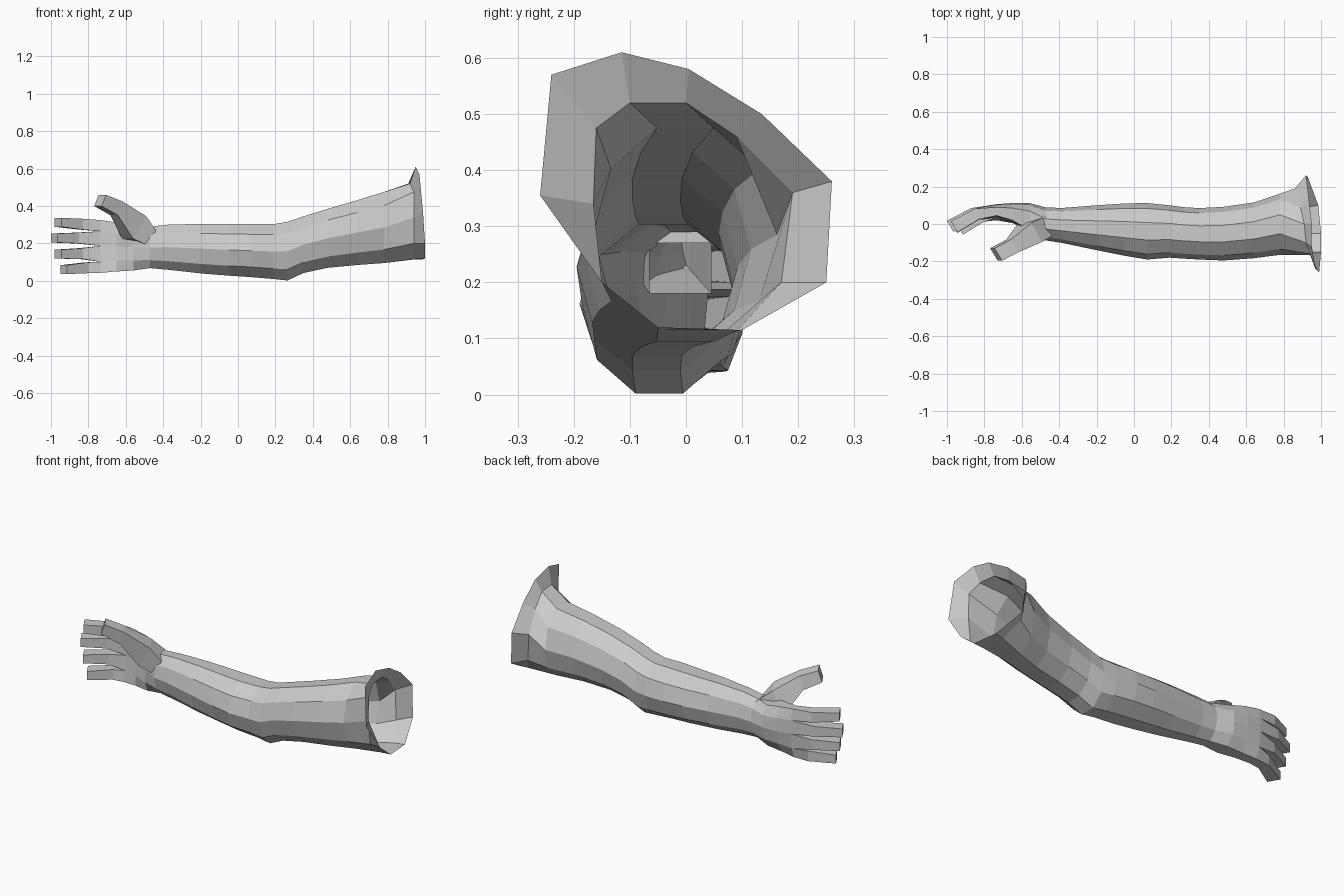
import bpy, bmesh, math
from mathutils import Vector

N = 10  # sides of the arm tube; five points on the back, five on the front


def oval(x, y0, y1, z0, z1):
    """Ten-sided ring that fits the given y and z limits."""
    pts = []
    for k in range(N):
        a = math.radians(18 + 36 * k)
        pts.append((x, (y0 + y1) / 2 + (y1 - y0) / 2 * math.sin(a),
                    (z0 + z1) / 2 + (z1 - z0) / 2 * math.cos(a) / math.cos(math.radians(18))))
    return pts


def flat_ring(x, zs, back, front):
    """Flattened palm ring: five points down the back, five up the palm."""
    return ([(x, y, z) for y, z in zip(back, zs)] +
            [(x, y, z) for y, z in zip(front[::-1], zs[::-1])])


def add_ring(bm, pts):
    return [bm.verts.new(p) for p in pts]


def bridge(bm, a, b):
    n = len(a)
    for i in range(n):
        j = (i + 1) % n
        bm.faces.new((a[i], a[j], b[j], b[i]))


def finish(bm, name):
    bmesh.ops.recalc_face_normals(bm, faces=bm.faces[:])
    me = bpy.data.meshes.new(name)
    bm.to_mesh(me)
    bm.free()
    ob = bpy.data.objects.new(name, me)
    bpy.context.collection.objects.link(ob)
    return ob


# Shoulder opening: flared rim and the seam ring inside it
rim = [(.95, .005, .58), (.935, .135, .50), (.92, .26, .38), (.93, .25, .20), (.985, .10, .115),
       (1.0, -.05, .12), (1.0, -.15, .20), (.99, -.26, .355), (.97, -.24, .57), (.95, -.115, .61)]
seam = [(.91, 0, .52), (.89, .09, .46), (.86, .19, .36), (.88, .17, .20), (.93, .09, .113),
        (.94, -.05, .115), (.94, -.15, .20), (.94, -.165, .34), (.94, -.16, .475), (.92, -.10, .52)]

# Upper arm, elbow, forearm, wrist: x, y limits, z limits
sections = [(.78, -.165, .162, .095, .475), (.64, -.183, .115, .085, .432),
            (.48, -.195, .092, .07, .385), (.35, -.19, .085, .042, .345),
            (.265, -.185, .09, .002, .316), (.19, -.18, .1, .01, .303),
            (.07, -.19, .112, .02, .303), (-.05, -.17, .11, .028, .303),
            (-.2, -.14, .1, .04, .305), (-.38, -.102, .086, .06, .3),
            (-.47, -.088, .088, .068, .29)]

# Palm, ending in knuckles
palm = [flat_ring(-.56, (.292, .245, .18, .11, .056), (.07, .103, .112, .1, .06),
                  (-.03, -.045, -.035, -.04, -.02)),
        flat_ring(-.65, (.312, .255, .183, .108, .05), (.085, .108, .112, .1, .065),
                  (.02, .015, .012, .005, .005)),
        flat_ring(-.735, (.325, .265, .187, .102, .043), (.09, .104, .106, .097, .075),
                  (.045, .042, .04, .032, .02))]

bm = bmesh.new()
rings = [add_ring(bm, p) for p in [rim, seam] + [oval(*s) for s in sections] + palm]
for a, b in zip(rings, rings[1:]):
    bridge(bm, a, b)

# Fingers grow from the four quads across the knuckle ring: tip x, mid z, tip z, y shift
knuckles = rings[-1]
fingers = [(-.98, .303, .313, 0), (-1.0, .229, .229, .003),
           (-.98, .146, .143, -.003), (-.95, .07, .06, -.012)]
for k, (tip, zm, zt, dy) in enumerate(fingers):
    root = [knuckles[k], knuckles[k + 1], knuckles[N - 2 - k], knuckles[N - 1 - k]]
    mx = tip + .13
    mid = add_ring(bm, [(mx, .082 + dy, zm + .029), (mx, .082 + dy, zm - .029),
                        (mx + .02, .025 + dy, zm - .029), (mx + .02, .025 + dy, zm + .029)])
    end = add_ring(bm, [(tip, .015 + dy, zt + .024), (tip, .015 + dy, zt - .024),
                        (tip + .035, -.045 + dy, zt - .024), (tip + .035, -.045 + dy, zt + .024)])
    bridge(bm, root, mid)
    bridge(bm, mid, end)
    bm.faces.new(end)
finish(bm, "arm_and_hand")

# Thumb: centre, half height vector, half depth vector
thumb = [((-.46, -.01, .225), (.01, 0, .045), (.01, -.055, 0)),
         ((-.555, -.045, .285), (.035, 0, .06), (.03, -.05, 0)),
         ((-.65, -.117, .388), (.012, 0, .037), (.02, -.034, 0)),
         ((-.737, -.163, .43), (.012, 0, .03), (.02, -.033, 0))]
bm = bmesh.new()
prev = None
for c, u, v in thumb:
    c, u, v = Vector(c), Vector(u), Vector(v)
    ring = add_ring(bm, [c + u + v, c + u - v, c - u - v, c - u + v])
    if prev:
        bridge(bm, prev, ring)
    prev = ring
bm.faces.new(prev)
finish(bm, "thumb")
